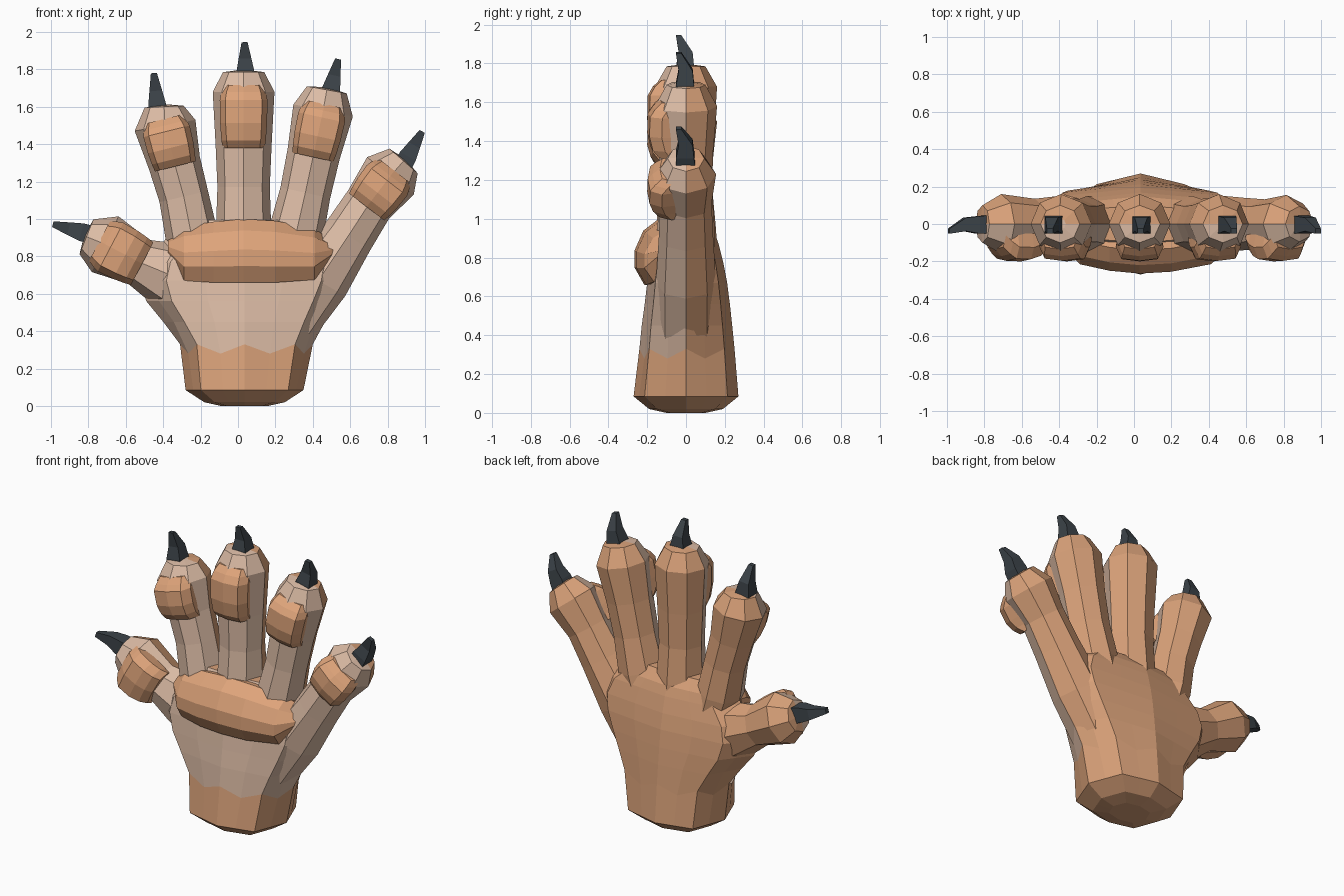
import bpy, bmesh, math
from mathutils import Vector

if "Cube" in bpy.data.objects:
    bpy.data.objects.remove(bpy.data.objects["Cube"])


def material(name, rgb):
    m = bpy.data.materials.new(name)
    m.diffuse_color = (*rgb, 1)
    m.use_nodes = True
    m.node_tree.nodes["Principled BSDF"].inputs["Base Color"].default_value = m.diffuse_color
    return m


FUR = material("tan_fur", (0.69, 0.355, 0.19))
SKIN = material("pale_palm_skin", (0.72, 0.505, 0.38))
PAD = material("orange_pad", (0.73, 0.37, 0.195))
CLAW = material("dark_claw", (0.045, 0.056, 0.066))


def loft(name, rings, mats, rule=None):
    """Skin a list of equal-length rings, cap both ends, colour faces by rule."""
    bm = bmesh.new()
    rows = [[bm.verts.new(p) for p in r] for r in rings]
    n = len(rows[0])
    faces = []
    for k in range(len(rows) - 1):
        for i in range(n):
            j = (i + 1) % n
            f = bm.faces.new((rows[k][i], rows[k][j], rows[k + 1][j], rows[k + 1][i]))
            faces.append((f, k))
    faces.append((bm.faces.new(rows[0][::-1]), 0))
    faces.append((bm.faces.new(rows[-1]), len(rows) - 1))
    if rule:
        for f, k in faces:
            f.material_index = rule(f.calc_center_median(), k)
    bmesh.ops.recalc_face_normals(bm, faces=bm.faces)
    me = bpy.data.meshes.new(name)
    bm.to_mesh(me)
    bm.free()
    for m in mats:
        me.materials.append(m)
    ob = bpy.data.objects.new(name, me)
    bpy.context.collection.objects.link(ob)
    return ob


# --- palm and wrist: eight-sided sections with edge midpoints ---
OCT = [(1, 0), (.74, .79), (0, 1), (-.74, .79), (-1, 0), (-.74, -.79), (0, -1), (.74, -.79)]
MID_X = .035


def palm_ring(z, x0, x1, front, back, zig=0.0):
    corners = [Vector((MID_X + a * (x1 - MID_X if a > 0 else MID_X - x0),
                       b * (back if b > 0 else front), z)) for a, b in OCT]
    out = []
    for i, p in enumerate(corners):
        mid = (p + corners[(i + 1) % 8]) / 2
        mid.z -= zig
        out += [p, mid]
    return out


PALM = [
    (0, -.09, .16, .10, .10),
    (.02, -.18, .25, .19, .19),
    (.085, -.28, .35, .27, .27),
    (.33, -.31, .40, .24, .25, .05),    # zigzag edge between fur and skin
    (.45, -.40, .465, .228, .238),
    (.56, -.49, .53, .213, .226),
    (.67, -.53, .59, .20, .212),
    (.77, -.50, .61, .185, .193),
    (.87, -.40, .56, .16, .168),
    (.93, -.37, .47, .14, .148),
    (.995, -.33, .40, .10, .10),
]
loft("palm", [palm_ring(*r) for r in PALM], [FUR, SKIN],
     lambda c, k: 1 if k >= 3 and c.y < 0 else 0)

# --- broad pad across the palm: (x, bottom z, top z, front y) ---
PALM_PAD = [(-.375, .81, .89, -.13), (-.29, .67, .96, -.215), (-.13, .66, .985, -.25),
            (.03, .66, 1.0, -.265), (.20, .66, .99, -.255), (.41, .675, .95, -.215),
            (.515, .80, .87, -.13)]
pad_rings = []
for x, b, t, y in PALM_PAD:
    h = t - b
    prof = [(b + .05 * h, -.05), (b, y + .05), (b + .26 * h, y), (b + .52 * h, y),
            (b + .82 * h, y + .045), (t, y + .125), (t - .05 * h, -.03)]
    pad_rings.append([(x, yy, z) for z, yy in prof])
loft("palm_pad", pad_rings, [PAD])


# --- digits: path stations are (x, z, half width, half depth) ---
def frame(a, b):
    d = Vector((b[0] - a[0], 0, b[1] - a[1])).normalized()
    return d, Vector((d.z, 0, -d.x))


def digit(name, path, claw_base, claw_tip, pad_width=1.0):
    rings = []
    for i, (x, z, w, dep) in enumerate(path):
        d, side = frame(path[max(i - 1, 0)], path[min(i + 1, len(path) - 1)])
        rings.append([Vector((x, 0, z)) + side * (w * math.cos(a)) + Vector((0, dep * math.sin(a), 0))
                      for a in (k * math.pi / 4 for k in range(8))])
    # small closing ring keeps the front and back colours of the tip apart
    top = sum(rings[-1], Vector()) / 8
    rings.append([top + (p - top) * .3 + d * .01 for p in rings[-1]])
    loft(name, rings, [FUR, SKIN], lambda c, k: 1 if c.y < 0 else 0)

    # fingertip pad, from the knuckle station to just past the widest station
    a, b = path[-3], path[-2]
    d, side = frame(a, b)
    start, end = Vector((a[0], 0, a[1])), Vector((b[0], 0, b[1]))
    length = (end - start).length
    sections = [(-.02, .10, .15), (.02, .106, .182), (.4 * length, .112, .2),
                (.84 * length, .114, .197), (length, .106, .172), (length + .035, .092, .135)]
    pad = []
    for t, w, y in sections:
        o = start + d * t
        w *= pad_width
        pad.append([o + side * s * w + Vector((0, yy, 0)) for s, yy in
                    ((-1, -.05), (-1.12, -y + .075), (-.86, -y + .012), (0, -y),
                     (.86, -y + .012), (1.12, -y + .075), (1, -.05))])
    loft(name + "_pad", pad, [PAD])

    # hooked four-sided claw
    d, side = frame(claw_base, claw_tip)
    p, q = Vector((claw_base[0], 0, claw_base[1])), Vector((claw_tip[0], 0, claw_tip[1]))
    claw = []
    for t, w, dep, y in ((-.3, .05, .05, 0), (.1, .048, .046, -.005), (.5, .034, .036, -.002),
                         (1, .016, .014, -.038)):
        o = p.lerp(q, t) + Vector((0, y, 0))
        claw.append([o + side * (w * u) + Vector((0, dep * v, 0))
                     for u, v in ((1, 1), (-1, 1), (-1, -1), (1, -1))])
    loft(name + "_claw", claw, [CLAW])


digit("index_finger",
      [(-.18, .66, .11, .15), (-.25, .92, .14, .15), (-.29, 1.12, .133, .134), (-.34, 1.30, .14, .138),
       (-.39, 1.50, .165, .16), (-.395, 1.60, .105, .10)],
      (-.43, 1.59), (-.45, 1.78))
digit("middle_finger",
      [(.03, .66, .12, .17), (.03, .94, .148, .155), (.03, 1.17, .14, .134), (.03, 1.40, .15, .142),
       (.03, 1.68, .165, .16), (.03, 1.785, .11, .10)],
      (.04, 1.77), (.035, 1.945))
digit("ring_finger",
      [(.23, .66, .11, .15), (.31, .92, .148, .15), (.36, 1.14, .136, .134), (.405, 1.35, .142, .14),
       (.455, 1.58, .162, .16), (.475, 1.69, .108, .10)],
      (.495, 1.68), (.535, 1.855))
digit("little_finger",
      [(.27, .35, .10, .15), (.43, .67, .165, .155), (.59, .91, .14, .14), (.70, 1.08, .133, .132),
       (.815, 1.23, .16, .155), (.885, 1.31, .10, .095)],
      (.90, 1.32), (.985, 1.468), 1.06)
digit("thumb",
      [(-.10, .54, .18, .17), (-.36, .70, .185, .155), (-.53, .77, .13, .135),
       (-.71, .865, .165, .16), (-.81, .905, .10, .10)],
      (-.82, .925), (-.99, .972), 1.15)
